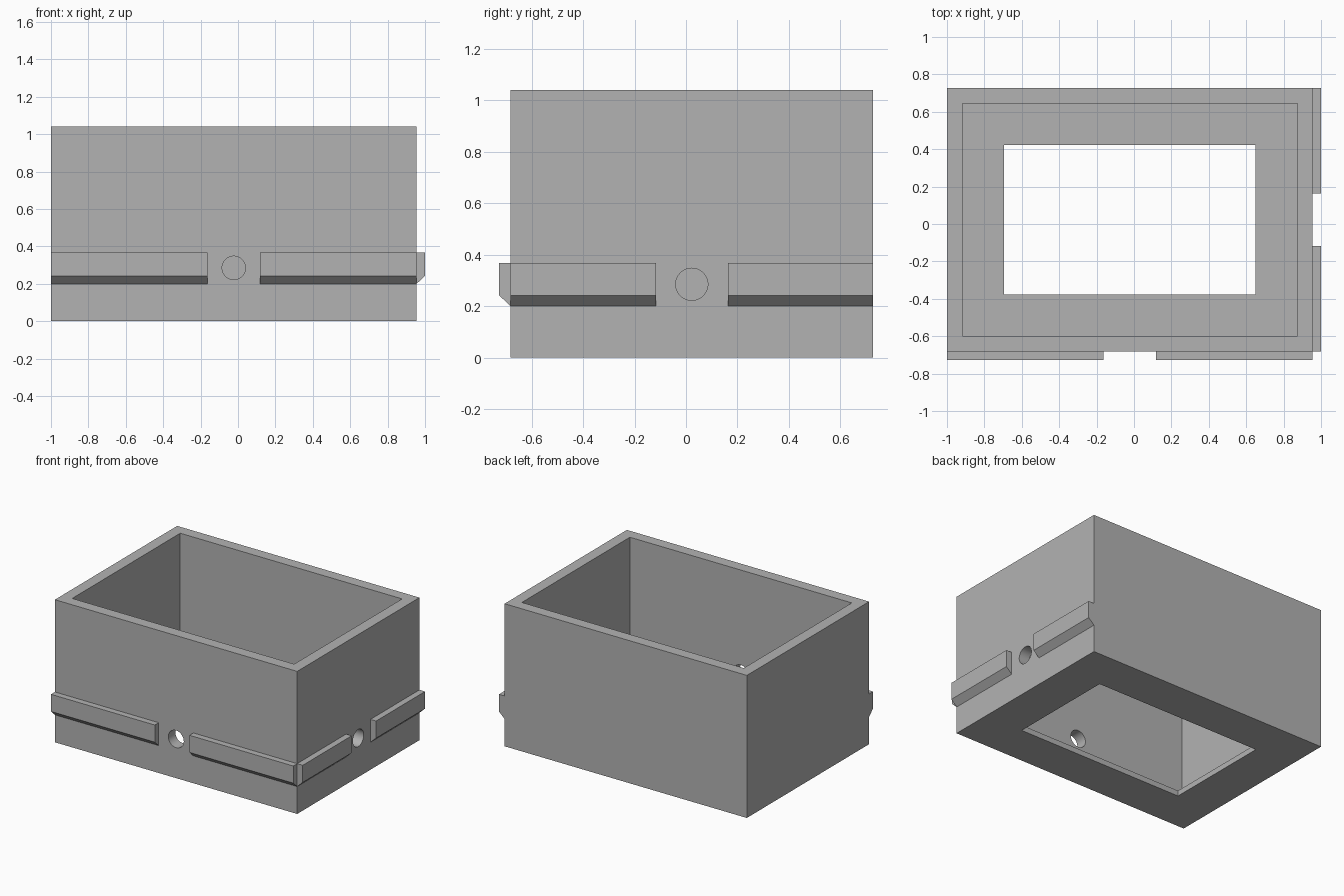
import bpy
import bmesh
import math
from mathutils import Matrix, Vector

old = bpy.data.objects.get("Cube")
if old:
    bpy.data.objects.remove(old, do_unlink=True)

# Single flat colour
grey = bpy.data.materials.new("light_grey")
grey.use_nodes = True
COLOUR = (0.45, 0.45, 0.45, 1)
grey.diffuse_color = COLOUR
grey.node_tree.nodes["Principled BSDF"].inputs["Base Color"].default_value = COLOUR

# Main dimensions
X0, X1, Y0, Y1, TOP = -1.0, 0.955, -0.682, 0.727, 1.04
WALL, FLOOR, RIM = 0.082, 0.04, 0.305
HOLE_Z, HOLE_R = 0.285, 0.0625
MID_X, MID_Y = (X0 + X1) / 2, (Y0 + Y1) / 2
GAP, DEPTH = 0.14, 0.045


def add_object(name, bm):
    bmesh.ops.recalc_face_normals(bm, faces=bm.faces)
    mesh = bpy.data.meshes.new(name)
    bm.to_mesh(mesh)
    bm.free()
    mesh.materials.append(grey)
    obj = bpy.data.objects.new(name, mesh)
    bpy.context.collection.objects.link(obj)
    return obj


def box(name, lo, hi):
    bm = bmesh.new()
    bmesh.ops.create_cube(bm, size=1)
    lo, hi = Vector(lo), Vector(hi)
    bmesh.ops.scale(bm, vec=hi - lo, verts=bm.verts)
    bmesh.ops.translate(bm, vec=(lo + hi) / 2, verts=bm.verts)
    return add_object(name, bm)


def drill(name, centre, axis):
    bm = bmesh.new()
    turn = Matrix.Rotation(math.pi / 2, 4, axis)
    bmesh.ops.create_cone(bm, cap_ends=True, segments=48, radius1=HOLE_R,
                          radius2=HOLE_R, depth=0.3,
                          matrix=Matrix.Translation(centre) @ turn)
    return add_object(name, bm)


def cut(target, cutter):
    cutter.hide_render = True
    mod = target.modifiers.new("cut", 'BOOLEAN')
    mod.operation = 'DIFFERENCE'
    mod.solver = 'EXACT'
    mod.object = cutter
    bpy.context.view_layer.objects.active = target
    bpy.ops.object.modifier_apply(modifier=mod.name)
    bpy.data.objects.remove(cutter, do_unlink=True)


def ledge(name, start, end, place):
    """Extrude the chamfered ledge section; place maps (along, out, z) to space."""
    section = [(0, 0.2), (DEPTH, 0.242), (DEPTH, 0.367), (0, 0.367)]
    bm = bmesh.new()
    ends = [[bm.verts.new(place(a, o, z)) for o, z in section] for a in (start, end)]
    for ring in ends:
        bm.faces.new(ring)
    for i in range(4):
        j = (i + 1) % 4
        bm.faces.new((ends[0][i], ends[0][j], ends[1][j], ends[1][i]))
    return add_object(name, bm)


# Open box with a framed opening in its floor
body = box("box_body", (X0, Y0, 0), (X1, Y1, TOP))
cut(body, box("cavity_cutter", (X0 + WALL, Y0 + WALL, FLOOR),
              (X1 - WALL, Y1 - WALL, TOP + 0.2)))
cut(body, box("floor_cutter", (X0 + RIM, Y0 + RIM, -0.2),
              (X1 - RIM, Y1 - RIM, 0.2)))

# Round holes through the front and left walls
cut(body, drill("front_hole_cutter", (MID_X, Y0, HOLE_Z), 'X'))
cut(body, drill("left_hole_cutter", (X1, MID_Y, HOLE_Z), 'Y'))

# Keep flat walls crisp and the hole bores smooth
bpy.ops.object.select_all(action='DESELECT')
body.select_set(True)
bpy.context.view_layer.objects.active = body
bpy.ops.object.shade_smooth_by_angle(angle=math.radians(30))


# Chamfered ledges on either side of each hole
def on_front(a, o, z):
    return (a, Y0 - o, z)


def on_left(a, o, z):
    return (X1 + o, a, z)


ledge("front_ledge_right", X0, MID_X - GAP, on_front)
ledge("front_ledge_left", MID_X + GAP, X1, on_front)
ledge("left_ledge_front", Y0, MID_Y - GAP, on_left)
ledge("left_ledge_back", MID_Y + GAP, Y1, on_left)
